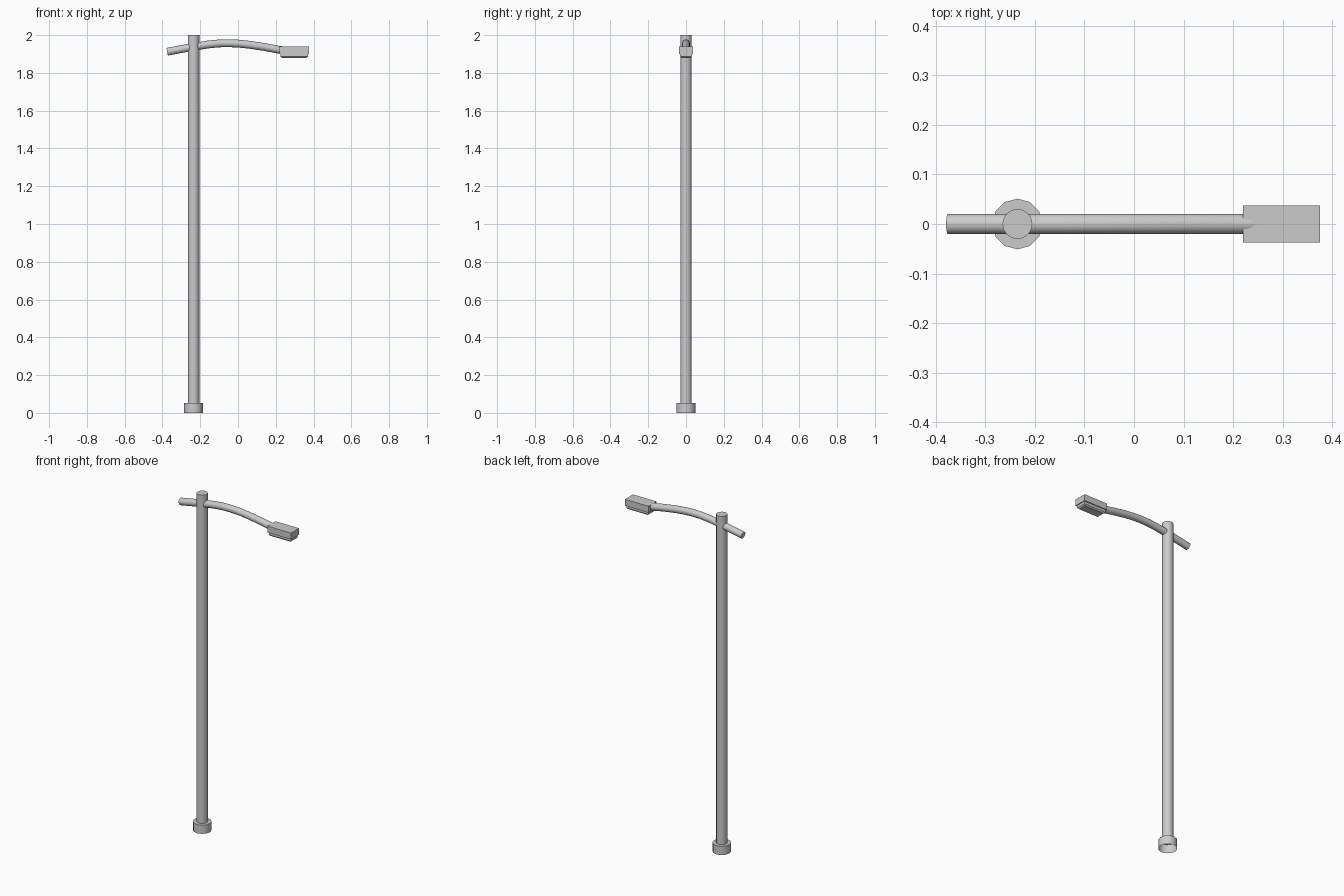
import bpy, bmesh, math

if "Cube" in bpy.data.objects:
    bpy.data.objects.remove(bpy.data.objects["Cube"])

POLE_X = -0.235


def finish(name, bm, smooth=None):
    bmesh.ops.recalc_face_normals(bm, faces=bm.faces)
    mesh = bpy.data.meshes.new(name)
    bm.to_mesh(mesh)
    bm.free()
    obj = bpy.data.objects.new(name, mesh)
    bpy.context.collection.objects.link(obj)
    if smooth:
        bpy.ops.object.select_all(action='DESELECT')
        obj.select_set(True)
        bpy.context.view_layer.objects.active = obj
        bpy.ops.object.shade_smooth_by_angle(angle=math.radians(smooth))
    return obj


def tube(name, path, radius, sides, cap_start=True, smooth=40):
    """Sweep a ring along (x, z) points in the xz plane."""
    bm = bmesh.new()
    rings = []
    for i, (x, z) in enumerate(path):
        a, b = path[max(i - 1, 0)], path[min(i + 1, len(path) - 1)]
        length = math.hypot(b[0] - a[0], b[1] - a[1])
        tx, tz = (b[0] - a[0]) / length, (b[1] - a[1]) / length
        ring = []
        for k in range(sides):
            t = 2 * math.pi * k / sides
            u, v = radius * math.cos(t), radius * math.sin(t)
            ring.append(bm.verts.new((x - tz * u, v, z + tx * u)))
        rings.append(ring)
    for r, s in zip(rings, rings[1:]):
        for k in range(sides):
            n = (k + 1) % sides
            bm.faces.new((r[k], r[n], s[n], s[k]))
    if cap_start:
        bm.faces.new(rings[0])
    bm.faces.new(rings[-1])
    return finish(name, bm, smooth)


def block(name, levels):
    """Stack rectangles given as (x0, x1, half_y, z)."""
    bm = bmesh.new()
    loops = [[bm.verts.new(p) for p in
              ((x0, -y, z), (x1, -y, z), (x1, y, z), (x0, y, z))]
             for x0, x1, y, z in levels]
    for a, b in zip(loops, loops[1:]):
        for k in range(4):
            n = (k + 1) % 4
            bm.faces.new((a[k], a[n], b[n], b[k]))
    bm.faces.new(loops[0])
    bm.faces.new(loops[-1])
    return finish(name, bm)


# Base collar, open underneath
tube("base_collar", [(POLE_X, 0), (POLE_X, 0.052)], 0.051, 12, cap_start=False)

# Upright pole
tube("pole", [(POLE_X, 0.05), (POLE_X, 2.0)], 0.03, 24, cap_start=False)

# Curved arm passing through the pole
arm_path = [(-0.375, 1.912), (-0.30, 1.926), (-0.235, 1.938), (-0.16, 1.950),
            (-0.10, 1.956), (-0.05, 1.957), (0.0, 1.955), (0.06, 1.949),
            (0.14, 1.937), (0.22, 1.922), (0.25, 1.918)]
tube("arm", arm_path, 0.0205, 16)

# Lamp housing and the tapered lens below it
block("lamp_housing", [(0.22, 0.375, 0.0375, 1.901), (0.22, 0.375, 0.0375, 1.939)])
block("lamp_lens", [(0.233, 0.362, 0.024, 1.879), (0.225, 0.37, 0.031, 1.886),
                    (0.225, 0.37, 0.031, 1.905)])
